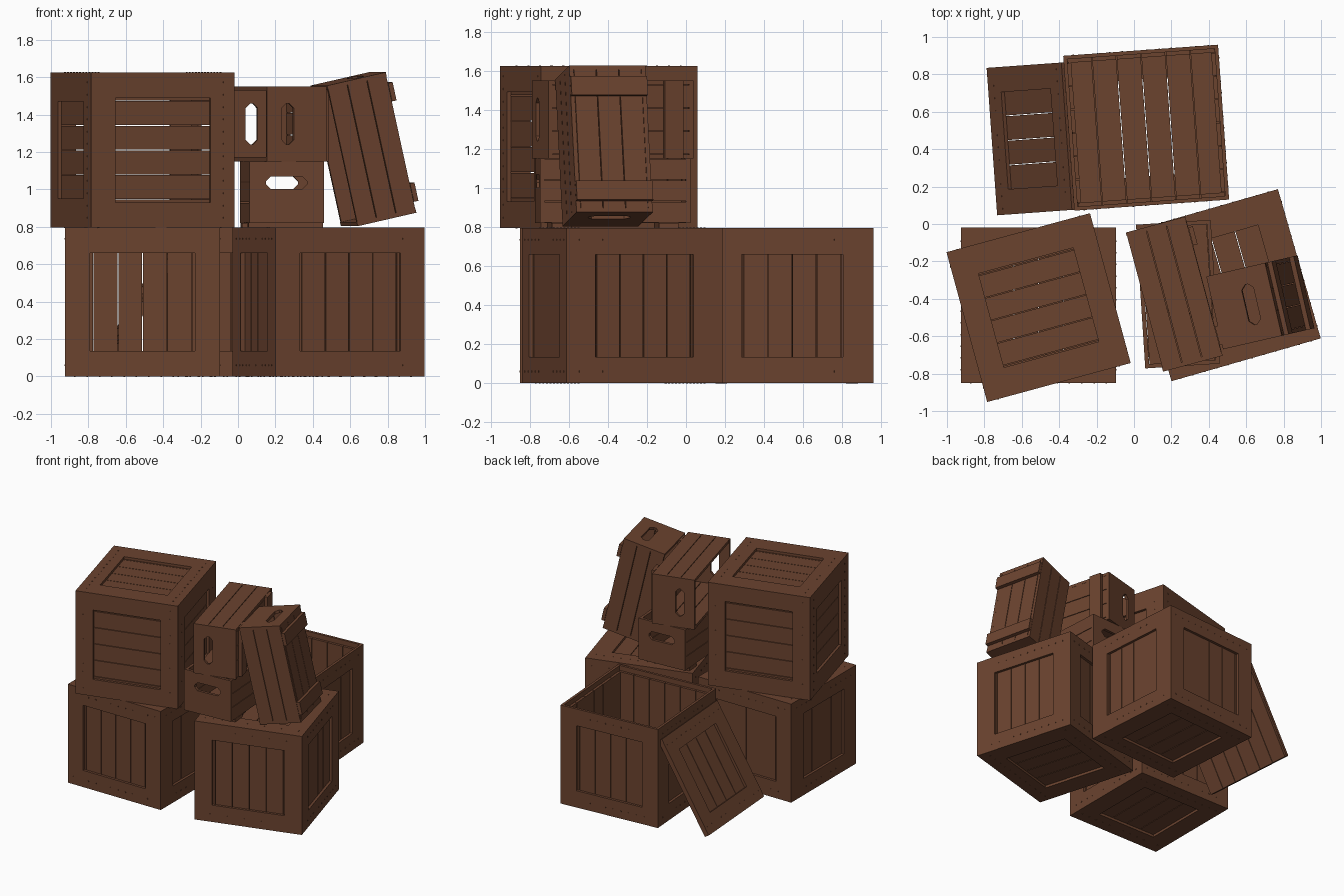
import bpy, bmesh, math
from mathutils import Matrix, Vector

cube = bpy.data.objects.get("Cube")
if cube:
    bpy.data.objects.remove(cube, do_unlink=True)

wood = bpy.data.materials.new("brown_wood")
wood.use_nodes = True
BROWN = (0.147, 0.056, 0.028, 1)
wood.diffuse_color = BROWN
wood.node_tree.nodes["Principled BSDF"].inputs["Base Color"].default_value = BROWN

SIDE, HEIGHT = 0.83, 0.795     # large crate
BOARD, THICK = 0.135, 0.02     # frame board width, board thickness
GAP = 0.004


def finish(bm, name, matrix):
    bmesh.ops.recalc_face_normals(bm, faces=bm.faces)
    mesh = bpy.data.meshes.new(name)
    bm.to_mesh(mesh)
    bm.free()
    mesh.materials.append(wood)
    obj = bpy.data.objects.new(name, mesh)
    obj.matrix_world = matrix
    bpy.context.collection.objects.link(obj)


def box(bm, centre, size, matrix=Matrix()):
    place = matrix @ Matrix.Translation(centre) @ Matrix.Diagonal((*size, 1))
    bmesh.ops.create_cube(bm, size=1, matrix=place)


def axes(x, y, z):
    """Rotation that sends the local axes to the given directions."""
    return Matrix((x, y, z)).transposed().to_4x4()


def placed(x, y, z, yaw, turn=Matrix()):
    return Matrix.Translation((x, y, z)) @ Matrix.Rotation(math.radians(yaw), 4, 'Z') @ turn


def slats(bm, count, width, length, thick, z, matrix=Matrix()):
    """Row of boards along local y, spread over local x."""
    step = width / count
    for i in range(count):
        x = (i + 0.5) * step - width / 2
        box(bm, (x, 0, z), (step - GAP, length, thick), matrix)


def panel(planks, frame, w, h, pw, ph, matrix):
    """Recessed planks behind a four-board frame; outer face at local z = 0."""
    slats(planks, 6, pw, ph, THICK, -1.5 * THICK, matrix)
    for s in (-1, 1):
        box(frame, (0, s * (h - BOARD) / 2, -THICK / 2), (w, BOARD, THICK), matrix)
        box(frame, (s * (w - BOARD) / 2, 0, -THICK / 2), (BOARD, h - 2 * BOARD, THICK), matrix)
        # nail heads over each plank
        for i in range(12):
            x = (i + 0.5) * pw / 12 - pw / 2
            box(frame, (x, s * (h / 2 - 0.06), 0), (0.008, 0.008, 0.004), matrix)


def crate(name, matrix, lid=True):
    planks, frame = bmesh.new(), bmesh.new()
    inner = SIDE - 2 * THICK
    # side walls: front and back overlap the other two at the corners
    for k in range(4):
        w = SIDE if k % 2 == 0 else inner
        pw = inner if k % 2 == 0 else inner - 2 * THICK
        wall = (Matrix.Rotation(k * math.pi / 2, 4, 'Z')
                @ Matrix.Translation((0, -SIDE / 2, 0))
                @ Matrix.Rotation(math.pi / 2, 4, 'X'))
        panel(planks, frame, w, HEIGHT, pw, HEIGHT - 4 * THICK, wall)
    # floor and lid
    flip = Matrix.Rotation(math.pi, 4, 'Y')
    cap = Matrix.Translation((0, 0, HEIGHT / 2))
    for m in [flip @ cap] + ([cap] if lid else []):
        panel(planks, frame, inner, inner, inner, inner, m)
    finish(planks, name + "_planks", matrix)
    finish(frame, name + "_frame", matrix)


def end_panel(bm, w, h, shift, y, thick):
    """Upright board with an eight-sided hand hole."""
    a, b, c = 0.11, 0.033, 0.025
    hole = [(a, b - c), (a - c, b), (c - a, b), (-a, b - c),
            (-a, c - b), (c - a, -b), (a - c, -b), (a, c - b)]
    rim = []
    for i, (px, pz) in enumerate(hole):
        if i % 4 in (0, 3):
            rim.append((math.copysign(w / 2, px), pz + shift))
        else:
            rim.append((px, math.copysign(h / 2, pz)))

    def vert(p):
        return bm.verts.new((p[0], y, p[1]))
    inside = [vert((px, pz + shift)) for px, pz in hole]
    outside = [vert(p) for p in rim]
    faces = []
    for i in range(8):
        j = (i + 1) % 8
        loop = [inside[i], outside[i], outside[j], inside[j]]
        if i % 2 == 0:     # fill out the corner
            px, pz = hole[i]
            pz = hole[i][1] + hole[j][1]
            loop.insert(2, vert((math.copysign(w / 2, px), math.copysign(h / 2, pz))))
        faces.append(bm.faces.new(loop))
    grown = bmesh.ops.extrude_face_region(bm, geom=faces)["geom"]
    moved = [g for g in grown if isinstance(g, bmesh.types.BMVert)]
    bmesh.ops.translate(bm, verts=moved, vec=(0, thick, 0))


def carry_box(name, matrix, shift=0.05):
    """Small open box along local y, opening towards local z."""
    length, w, h, t = 0.77, 0.4, 0.33, 0.022
    ends, boards, skids = bmesh.new(), bmesh.new(), bmesh.new()
    for y in (-length / 2, length / 2 - t):
        end_panel(ends, w, h, shift, y, t)
    inside = length - 2 * t
    # three boards on each long side and on the bottom
    for s in (-1, 1):
        wall = Matrix.Translation((s * (w - t) / 2, 0, 0)) @ Matrix.Rotation(math.pi / 2, 4, 'Y')
        slats(boards, 3, h, inside, t, 0, wall)
        box(skids, (0, s * (length / 2 - 0.11), -h / 2 - 0.0125), (w, 0.1, 0.025))
    slats(boards, 3, w - 2 * t, inside, t, (t - h) / 2)
    finish(ends, name + "_ends", matrix)
    finish(boards, name + "_boards", matrix)
    finish(skids, name + "_skids", matrix)


# large crates
mid = HEIGHT / 2
on_side = Matrix.Rotation(math.pi / 2, 4, 'Y')
crate("left_crate", placed(-0.51, -0.435, mid, 0))
crate("right_crate", placed(0.485, -0.327, mid, 16))
crate("open_crate", placed(0.065, 0.515, mid, 4.1), lid=False)
crate("top_crate", placed(-0.51, -0.447, HEIGHT + SIDE / 2, 15.2, on_side))

# loose lid leaning against the open crate
run = Vector((0.4, 0, 0.68)).normalized()
normal = Vector((-run.z, 0, run.x))
lid_planks, lid_frame = bmesh.new(), bmesh.new()
size = SIDE - 2 * THICK
lean = placed(-0.56, 0.455, 0.365, 4.1, axes(run.cross(normal), run, normal))
panel(lid_planks, lid_frame, size, size, size, size, Matrix())
finish(lid_planks, "loose_lid_planks", lean)
finish(lid_frame, "loose_lid_frame", lean)

# small boxes: upright, on its side, and leaning on end
carry_box("lower_box", placed(0.235, -0.375, 0.985, 3.7))
carry_box("upper_box", placed(0.215, -0.375, 1.35, 15, Matrix.Rotation(-math.pi / 2, 4, 'Y')))
on_end = axes(Vector((0, -1, 0)), Vector((0, 0, 1)), Vector((-1, 0, 0)))
tilt = Matrix.Rotation(math.radians(-12.6), 4, 'Y')
carry_box("leaning_box", placed(0.67, -0.42, 1.215, 13, tilt @ on_end), shift=-0.04)
